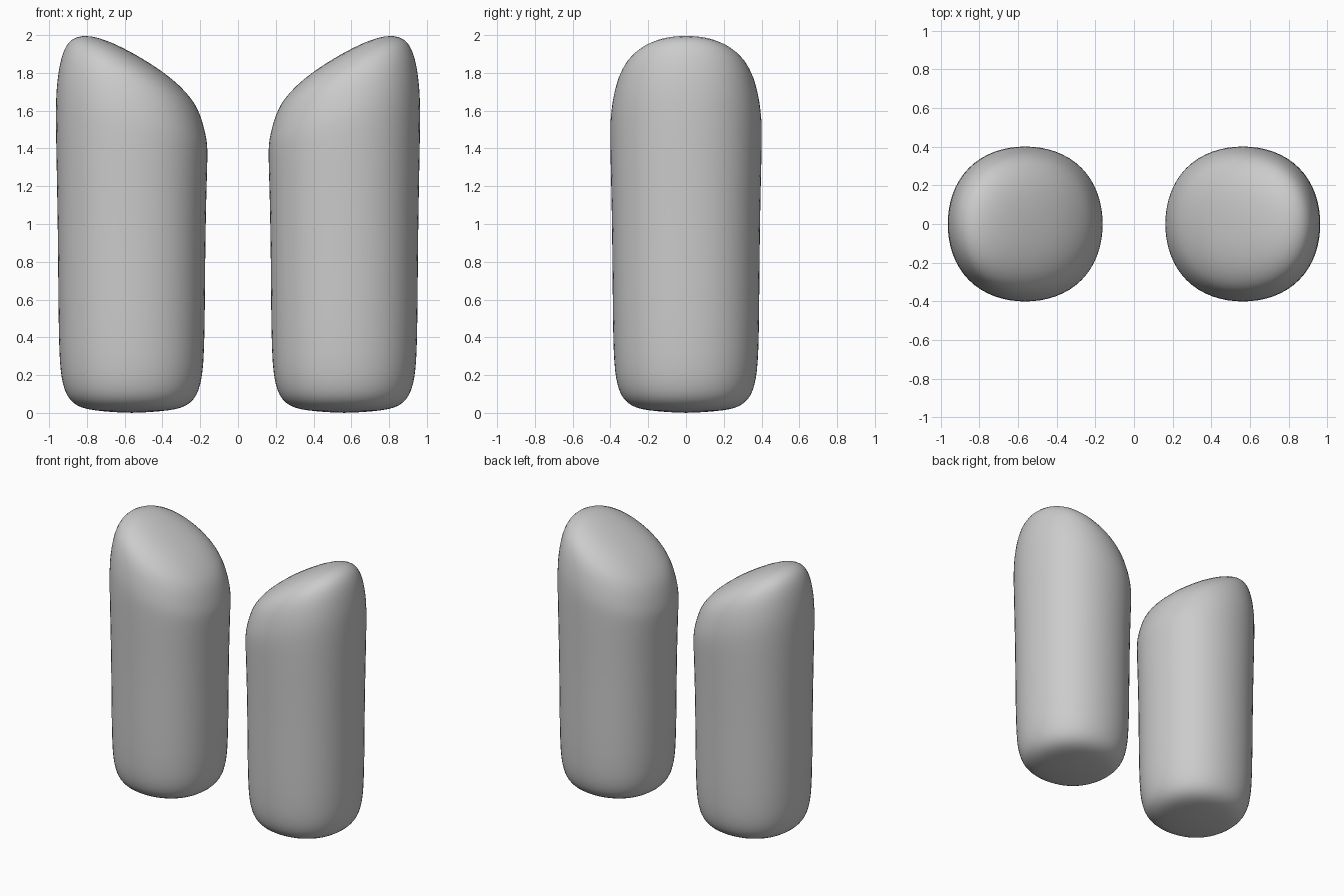
import bpy, bmesh
from math import sin, cos, pi

if "Cube" in bpy.data.objects:
    bpy.data.objects.remove(bpy.data.objects["Cube"])

SEGMENTS = 32
# Rings from base to crown: (radius, height, slant)
RINGS = [
    (0.10, 0.004, 0), (0.20, 0.013, 0), (0.265, 0.026, 0), (0.31, 0.05, 0),
    (0.345, 0.09, 0), (0.366, 0.15, 0), (0.378, 0.22, 0), (0.385, 0.32, 0),
    (0.389, 0.50, 0), (0.391, 0.80, 0), (0.395, 1.10, 0.05), (0.401, 1.33, 0.15),
    (0.404, 1.50, 0.27), (0.400, 1.575, 0.34), (0.391, 1.64, 0.40),
    (0.374, 1.718, 0.45), (0.350, 1.777, 0.475), (0.320, 1.820, 0.50),
    (0.260, 1.866, 0.525), (0.170, 1.895, 0.54), (0.08, 1.905, 0.55),
]


def make_post(name, cx, side):
    """Rounded post with a slanted domed top, high on its outer side."""
    bm = bmesh.new()
    loops = []
    for r, z, slant in RINGS:
        loop = []
        for i in range(SEGMENTS):
            a = 2 * pi * i / SEGMENTS
            # slightly squared round section
            rr = r * (1 + 0.029 * sin(2 * a) ** 2)
            u, v = rr * cos(a), rr * sin(a)
            loop.append(bm.verts.new((cx + u, v, z + slant * u * side)))
        loops.append(loop)
    bottom = bm.verts.new((cx, 0, 0))
    top = bm.verts.new((cx, 0, 1.908))
    for i in range(SEGMENTS):
        j = (i + 1) % SEGMENTS
        for lo, hi in zip(loops, loops[1:]):
            bm.faces.new((lo[i], lo[j], hi[j], hi[i]))
        bm.faces.new((bottom, loops[0][j], loops[0][i]))
        bm.faces.new((top, loops[-1][i], loops[-1][j]))
    bmesh.ops.recalc_face_normals(bm, faces=bm.faces)
    for f in bm.faces:
        f.smooth = True
    mesh = bpy.data.meshes.new(name)
    bm.to_mesh(mesh)
    bm.free()
    obj = bpy.data.objects.new(name, mesh)
    bpy.context.collection.objects.link(obj)
    sub = obj.modifiers.new("smooth", 'SUBSURF')
    sub.levels = sub.render_levels = 1


# Mirrored pair of posts
make_post("left_post", -0.563, -1)
make_post("right_post", 0.563, 1)
